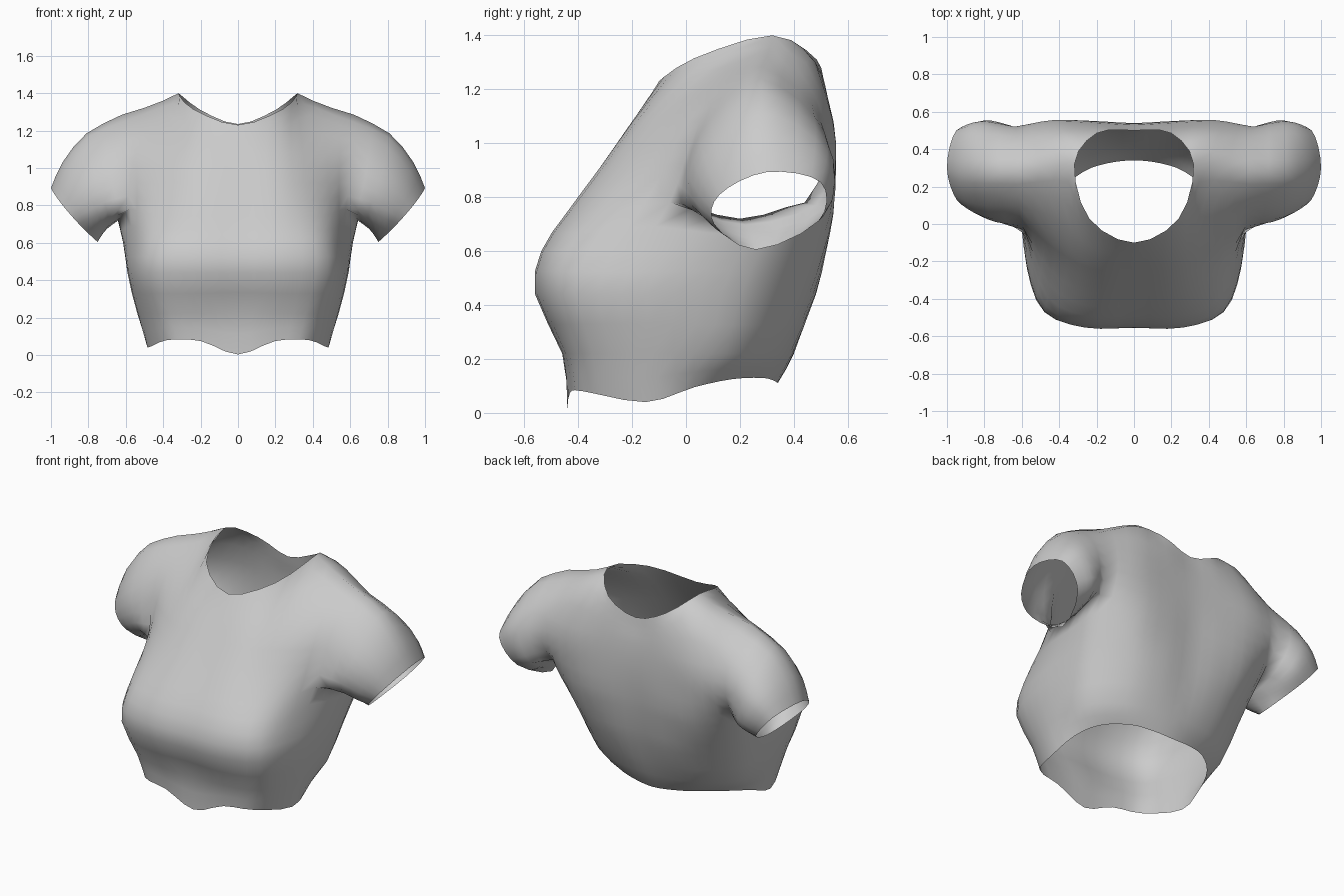
import bpy, bmesh
from mathutils import Vector

if "Cube" in bpy.data.objects:
    bpy.data.objects.remove(bpy.data.objects["Cube"])


def segment(p0, p1, p2, p3, n):
    """n points of a Catmull-Rom segment, starting at p1."""
    out = []
    for k in range(n):
        t = k / n
        out.append(0.5 * (2 * p1 + (p2 - p0) * t + (2 * p0 - 5 * p1 + 4 * p2 - p3) * t ** 2
                          + (3 * p1 - p0 - 3 * p2 + p3) * t ** 3))
    return out


def spline(pts, n):
    """Open curve; ends on the centre line continue mirrored."""
    pts = [Vector(p) for p in pts]

    def beyond(end, inner):
        if abs(end.x) < 1e-6:
            return Vector((-inner.x, inner.y, inner.z))
        return 2 * end - inner
    p = [beyond(pts[0], pts[1])] + pts + [beyond(pts[-1], pts[-2])]
    out = []
    for i in range(len(pts) - 1):
        out += segment(*p[i:i + 4], n)
    return out + [pts[-1]]


def loop(pts, counts):
    """Closed curve with a given number of steps per segment."""
    pts = [Vector(p) for p in pts]
    m = len(pts)
    out = []
    for i, n in enumerate(counts):
        out += segment(pts[i - 1], pts[i], pts[(i + 1) % m], pts[(i + 2) % m], n)
    return out


def at(z, *pts):
    """Level ring; a point may carry its own height."""
    return [Vector((p[0], p[1], p[2] if len(p) > 2 else z)) for p in pts]


COL, ROW = 3, 2   # steps between control columns and rows

# Half rings of the torso, front centre to back centre
torso = [
    at(0, (0, -.44, .003), (.2, -.43, .075), (.38, -.38, .08), (.483, -.15, .04),
       (.465, .03, .095), (.40, .17, .125), (.27, .28, .13), (.14, .325, .12), (0, .34, .11)),
    at(.22, (0, -.455), (.22, -.455), (.42, -.40), (.52, -.20), (.535, .03),
       (.49, .2), (.34, .33), (.17, .385), (0, .40)),
    at(.44, (0, -.555), (.26, -.553), (.48, -.47), (.572, -.24), (.59, .05),
       (.55, .27), (.38, .43), (.19, .48), (0, .475)),
    at(.60, (0, -.53), (.26, -.53), (.47, -.44), (.57, -.17), (.613, .12),
       (.585, .34), (.42, .49), (.2, .52), (0, .51)),
    at(.74, (0, -.44), (.25, -.435), (.45, -.33), (.575, -.06, .78), (.64, .2, .72),
       (.62, .44, .78), (.42, .535), (.2, .545), (0, .53)),
]
# Chest and upper back panels above the armpit
chest = [
    at(.92, (0, -.31), (.23, -.30), (.42, -.19), (.60, -.01)),
    at(1.08, (0, -.20), (.22, -.185), (.41, -.08), (.61, .05)),
    at(1.2, (0, -.125, 1.19), (.23, -.07, 1.21), (.38, .13, 1.28), (.62, .15)),
]
upper_back = [
    at(.92, (.64, .52), (.42, .555), (.2, .55), (0, .54)),
    at(1.08, (.63, .50), (.42, .545), (.2, .54), (0, .53)),
    at(1.2, (.62, .42), (.36, .46, 1.32), (.2, .515, 1.22), (0, .512, 1.17)),
]
# Neckline and shoulder seam close the panels
neck = spline([(0, -.10, 1.23), (.24, .03, 1.315), (.318, .32, 1.4),
               (.2, .485, 1.31), (0, .50, 1.235)], COL)
seam = spline([(.318, .32, 1.4), (.40, .315, 1.36), (.50, .30, 1.322), (.62, .28, 1.285)], 1)

low = [spline(r, COL) for r in torso]
front_top = neck[:2 * COL] + seam
back_top = seam[::-1] + neck[2 * COL + 1:]
a, b = 3 * COL, 5 * COL            # armhole edge columns
front = [r[:a + 1] for r in low] + [spline(r, COL) for r in chest] + [front_top]
back = [r[b:] for r in low] + [spline(r, COL) for r in upper_back] + [back_top]
side = [r[a:b + 1] for r in low]


def refine(rows):
    """Smooth every column; returns rows."""
    cols = []
    for col in zip(*rows):
        p = [Vector(c) for c in col]
        p = [2 * p[0] - p[1]] + p + [2 * p[-1] - p[-2]]
        out = []
        for i in range(len(col) - 1):
            out += segment(*p[i:i + 4], ROW)
        cols.append(out + [Vector(col[-1])])
    return [list(r) for r in zip(*cols)]


armpit = ROW * (len(torso) - 1)
front, back = refine(front), refine(back)
side = refine(side)
# Side columns share their borders with the panels
for k, r in enumerate(side):
    r[0], r[-1] = front[k][-1], back[k][0]

# Armhole loop: under the arm, up the back, over the shoulder, down the front
armhole = side[armpit][:]
armhole += [r[0] for r in back[armpit + 1:]]
armhole += [r[-1] for r in front[armpit + 1:-1]][::-1]
steps = (COL, COL, 2 * ROW, 2 * ROW, 2 * ROW, 2 * ROW)
sleeve_rings = [armhole] + [loop(p, steps) for p in (
    [(.70, .02, .77), (.70, .24, .675), (.72, .515, .76),
     (.80, .525, 1.0), (.81, .28, 1.185), (.775, .055, .99)],
    [(.785, .06, .73), (.73, .25, .638), (.78, .51, .73),
     (.89, .52, .935), (.938, .28, 1.03), (.88, .085, .90)],
    [(.85, .105, .70), (.75, .26, .605), (.83, .49, .71),
     (.95, .50, .855), (1.0, .30, .893), (.945, .125, .81)])]
sleeve = refine(sleeve_rings)

bm = bmesh.new()


def skin(rows, closed=False):
    grid = [[bm.verts.new(p) for p in r] for r in rows]
    for r, s in zip(grid, grid[1:]):
        n = len(r)
        for j in range(n if closed else n - 1):
            k = (j + 1) % n
            bm.faces.new((r[j], r[k], s[k], s[j]))


for part in (front, side, back):
    skin(part)
skin(sleeve, closed=True)
bmesh.ops.remove_doubles(bm, verts=bm.verts[:], dist=0.0005)

# Mirror to the other half
twin = bmesh.ops.duplicate(bm, geom=bm.verts[:] + bm.edges[:] + bm.faces[:])["geom"]
for v in [g for g in twin if isinstance(g, bmesh.types.BMVert)]:
    v.co.x = -v.co.x
bmesh.ops.reverse_faces(bm, faces=[g for g in twin if isinstance(g, bmesh.types.BMFace)])
bmesh.ops.remove_doubles(bm, verts=bm.verts[:], dist=0.0005)

mesh = bpy.data.meshes.new("cropped_shirt")
bm.to_mesh(mesh)
bm.free()
shirt = bpy.data.objects.new("cropped_shirt", mesh)
bpy.context.collection.objects.link(shirt)

cloth = bpy.data.materials.new("grey_cloth")
cloth.diffuse_color = (0.6, 0.6, 0.6, 1)
cloth.use_nodes = True
cloth.node_tree.nodes["Principled BSDF"].inputs["Base Color"].default_value = cloth.diffuse_color
mesh.materials.append(cloth)
for poly in mesh.polygons:
    poly.use_smooth = True
